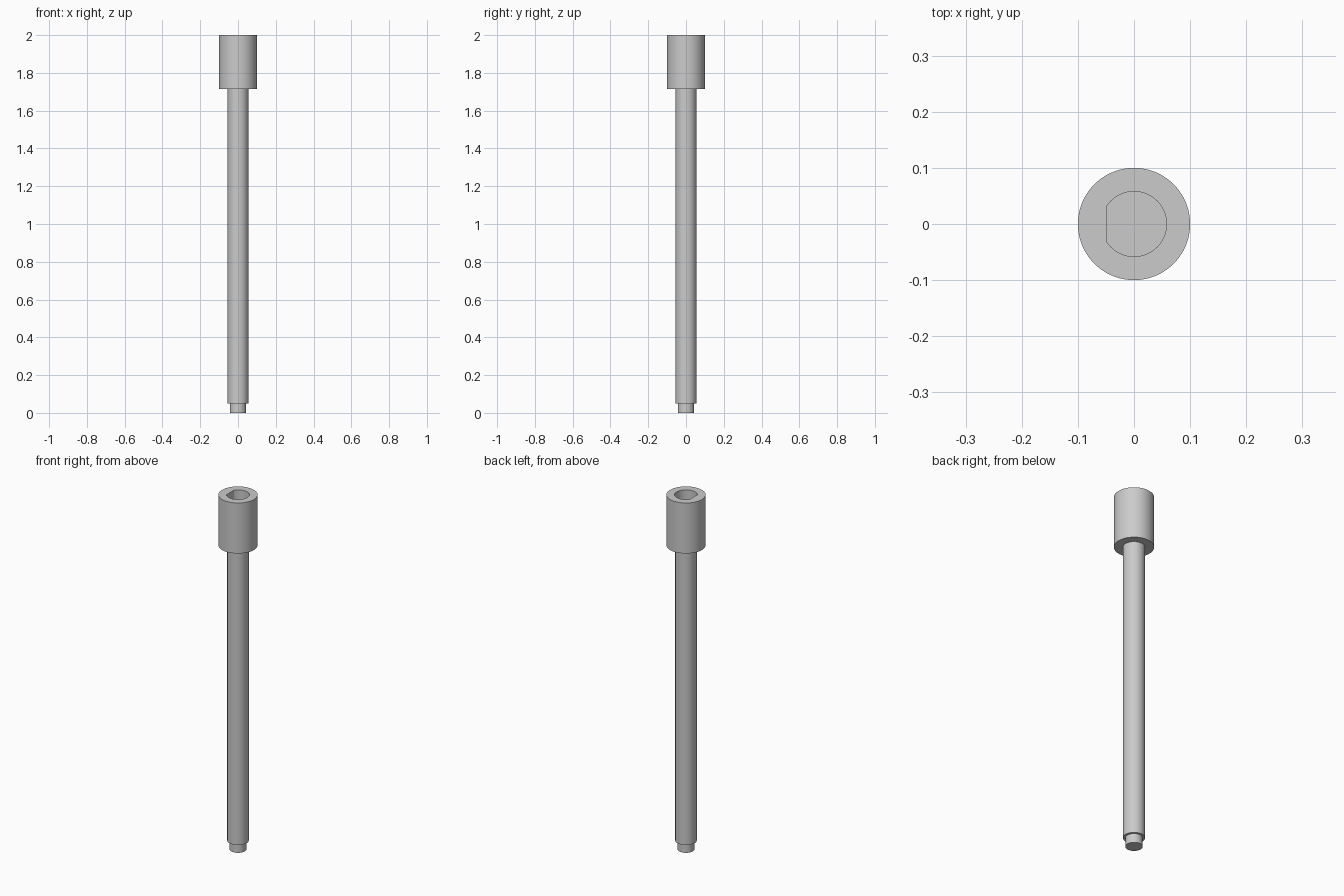
import bpy, bmesh, math

cube = bpy.data.objects.get("Cube")
if cube:
    bpy.data.objects.remove(cube, do_unlink=True)

SIDES = 96
FLAT_X = -0.048

grey = bpy.data.materials.new("plain grey")
grey.use_nodes = True
colour = (0.6, 0.6, 0.6, 1)
grey.diffuse_color = colour
grey.node_tree.nodes["Principled BSDF"].inputs["Base Color"].default_value = colour


def add_ring(bm, radius, z, flat=False):
    """Circle of vertices; flat cuts the -x side to a D shape."""
    ring = []
    for i in range(SIDES):
        a = math.tau * i / SIDES
        x = radius * math.cos(a)
        if flat:
            x = max(x, FLAT_X)
        ring.append(bm.verts.new((x, radius * math.sin(a), z)))
    return ring


def build_turned(name, profile):
    """Join rings of (radius, height, flat) from the bottom round to the socket floor."""
    bm = bmesh.new()
    rings = [add_ring(bm, *p) for p in profile]
    for low, high in zip(rings, rings[1:]):
        for i in range(SIDES):
            j = (i + 1) % SIDES
            bm.faces.new((low[i], low[j], high[j], high[i]))
    bm.faces.new(rings[0][::-1])
    bm.faces.new(rings[-1])
    bmesh.ops.recalc_face_normals(bm, faces=bm.faces)
    mesh = bpy.data.meshes.new(name)
    bm.to_mesh(mesh)
    bm.free()
    mesh.materials.append(grey)
    obj = bpy.data.objects.new(name, mesh)
    bpy.context.collection.objects.link(obj)
    bpy.ops.object.select_all(action="DESELECT")
    obj.select_set(True)
    bpy.context.view_layer.objects.active = obj
    bpy.ops.object.shade_smooth_by_angle(angle=math.radians(30))
    return obj


# Stepped tip, long shaft and head with a D-shaped blind socket, as one solid
build_turned("socket_shaft", [
    (0.043, 0.0, False), (0.043, 0.05, False),      # tip
    (0.055, 0.05, False), (0.055, 1.715, False),    # shaft
    (0.1, 1.715, False), (0.1, 2.0, False),         # head
    (0.058, 2.0, True), (0.058, 1.8, True),         # socket
])
